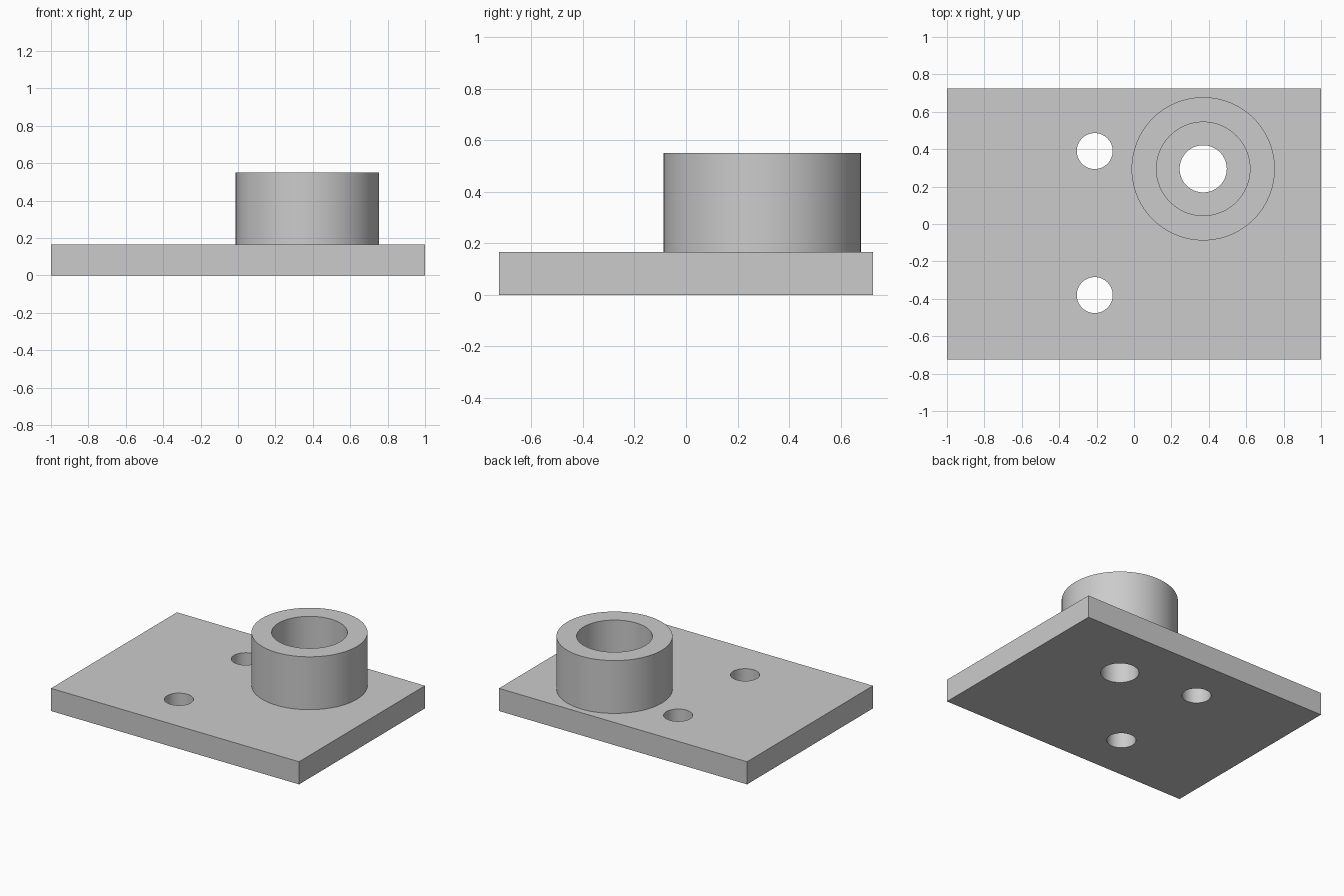
import bpy, math

cube = bpy.data.objects.get("Cube")
if cube:
    bpy.data.objects.remove(cube, do_unlink=True)

PLATE_TOP, BOSS_TOP = 0.165, 0.55
BOSS_X, BOSS_Y = 0.37, 0.295

grey = bpy.data.materials.new("plain grey")
grey.use_nodes = True
grey.diffuse_color = (0.6, 0.6, 0.6, 1)
grey.node_tree.nodes["Principled BSDF"].inputs["Base Color"].default_value = (0.6, 0.6, 0.6, 1)


def cylinder(name, x, y, radius, z0, z1):
    bpy.ops.mesh.primitive_cylinder_add(vertices=96, radius=radius, depth=z1 - z0,
                                        location=(x, y, (z0 + z1) / 2))
    obj = bpy.context.object
    obj.name = name
    obj.data.materials.append(grey)
    return obj


def combine(target, tool, operation):
    """Apply an exact boolean to the target and remove the tool."""
    tool.hide_render = True
    mod = target.modifiers.new(tool.name, 'BOOLEAN')
    mod.operation, mod.solver, mod.object = operation, 'EXACT', tool
    bpy.context.view_layer.objects.active = target
    bpy.ops.object.modifier_apply(modifier=mod.name)
    bpy.data.objects.remove(tool, do_unlink=True)


# Rectangular base plate
bpy.ops.mesh.primitive_cube_add(size=1, location=(0, 0, PLATE_TOP / 2))
plate = bpy.context.object
plate.name = "plate_with_boss"
plate.scale = (2, 1.45, PLATE_TOP)
bpy.ops.object.transform_apply(location=True, rotation=False, scale=True)
plate.data.materials.append(grey)

# Round boss, rooted inside the plate
combine(plate, cylinder("boss", BOSS_X, BOSS_Y, 0.383, PLATE_TOP / 2, BOSS_TOP), 'UNION')

# Wide bore in the boss, then the narrower hole through the plate
combine(plate, cylinder("bore", BOSS_X, BOSS_Y, 0.25, PLATE_TOP, BOSS_TOP + 0.1), 'DIFFERENCE')
combine(plate, cylinder("shaft_hole", BOSS_X, BOSS_Y, 0.126, -0.1, BOSS_TOP), 'DIFFERENCE')

# Two bolt holes
for y in (0.39, -0.38):
    combine(plate, cylinder("bolt_hole", -0.21, y, 0.096, -0.1, BOSS_TOP), 'DIFFERENCE')

# Smooth round walls, crisp edges
bpy.ops.object.select_all(action='DESELECT')
plate.select_set(True)
bpy.context.view_layer.objects.active = plate
bpy.ops.object.shade_smooth_by_angle(angle=math.radians(30))
